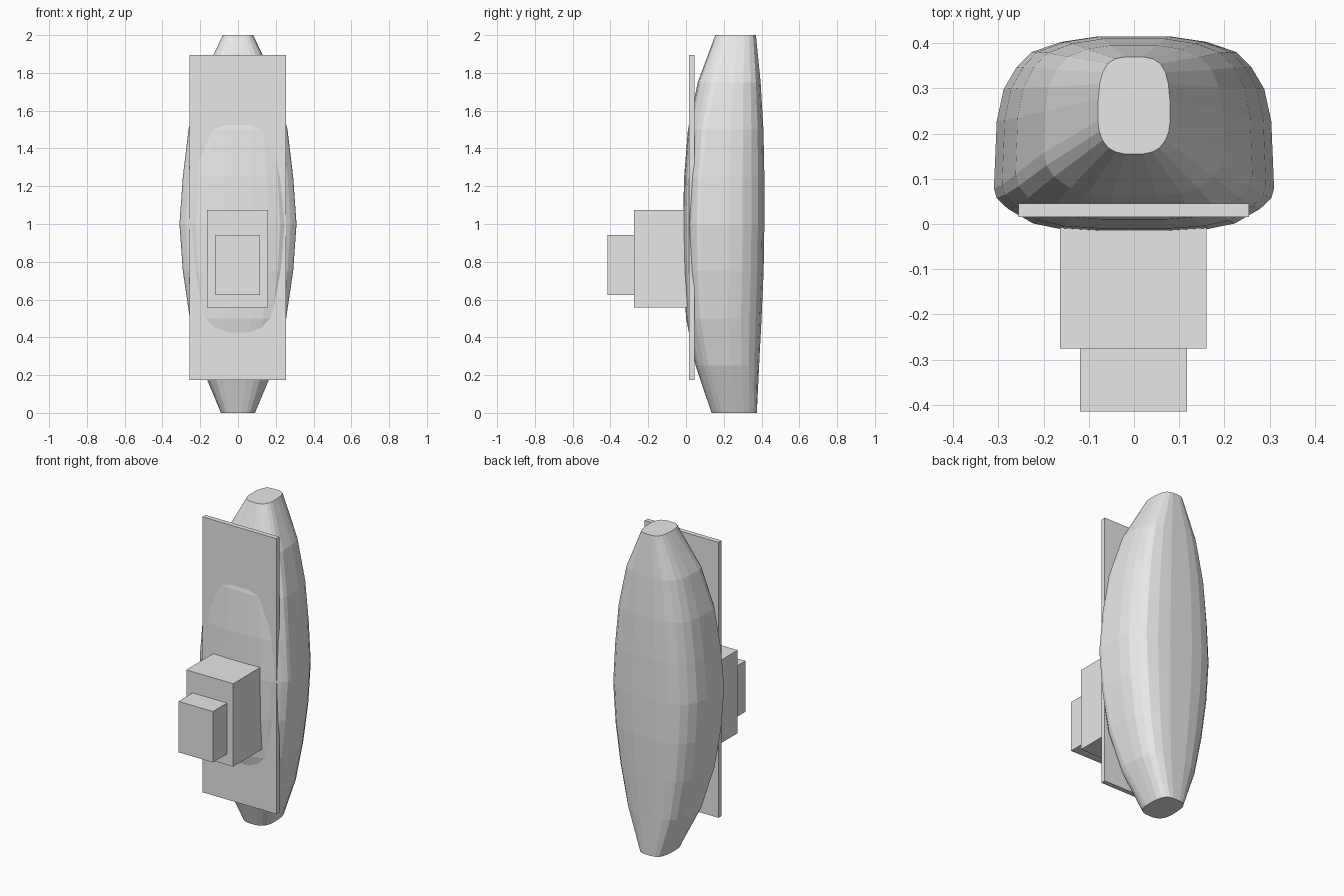
import bpy
import bmesh

cube = bpy.data.objects.get("Cube")
if cube:
    bpy.data.objects.remove(cube, do_unlink=True)

grey = bpy.data.materials.new("light grey")
grey.use_nodes = True
grey.diffuse_color = (0.8, 0.8, 0.8, 1)
grey.node_tree.nodes["Principled BSDF"].inputs["Base Color"].default_value = (0.8, 0.8, 0.8, 1)


def finish(name, bm):
    bmesh.ops.recalc_face_normals(bm, faces=bm.faces)
    mesh = bpy.data.meshes.new(name)
    bm.to_mesh(mesh)
    bm.free()
    mesh.materials.append(grey)
    obj = bpy.data.objects.new(name, mesh)
    bpy.context.collection.objects.link(obj)


def box(name, low, high):
    bm = bmesh.new()
    bmesh.ops.create_cube(bm, size=1)
    for v in bm.verts:
        v.co = [(a + b) / 2 + c * (b - a) for a, b, c in zip(low, high, v.co)]
    finish(name, bm)


# Half cross-sections, front to back: (share of half width, share of depth)
MIDDLE = [(.26, 0), (.53, .012), (.72, .04), (.9, .115), (.98, .17), (1, .22),
          (.98, .565), (.93, .73), (.84, .84), (.73, .92), (.52, .972), (.26, 1)]
TIP = [(.25, 0), (.5, .02), (.7, .06), (.87, .14), (.96, .23), (1, .34),
       (.99, .56), (.95, .72), (.87, .84), (.73, .93), (.52, .98), (.26, 1)]

# Rings of the body, evenly spaced in height: (half width, front y, back y)
RINGS = [(.09, .135, .375), (.195, .051, .387), (.255, 0, .4), (.292, -.012, .411),
         (.31, -.016, .415), (.292, -.01, .415), (.262, .01, .41),
         (.2, .062, .395), (.08, .155, .37)]

# Tapered body lofted through the rings
bm = bmesh.new()
loops = []
for i, (half, front, back) in enumerate(RINGS):
    t = (abs(i - 4) / 4) ** 2
    side = [(half * (a[0] * (1 - t) + b[0] * t),
             front + (back - front) * (a[1] * (1 - t) + b[1] * t))
            for a, b in zip(MIDDLE, TIP)]
    outline = side + [(-x, y) for x, y in reversed(side)]
    loops.append([bm.verts.new((x, y, i / 4)) for x, y in outline])
for lower, upper in zip(loops, loops[1:]):
    for j in range(len(lower)):
        k = (j + 1) % len(lower)
        bm.faces.new((lower[j], lower[k], upper[k], upper[j]))
bm.faces.new(loops[0])
bm.faces.new(loops[-1])
finish("body", bm)

# Thin plate and the two stacked blocks on the front
box("front_plate", (-.256, .015, .175), (.254, .045, 1.895))
box("large_block", (-.164, -.276, .557), (.16, .02, 1.075))
box("small_block", (-.12, -.415, .625), (.117, -.27, .943))
